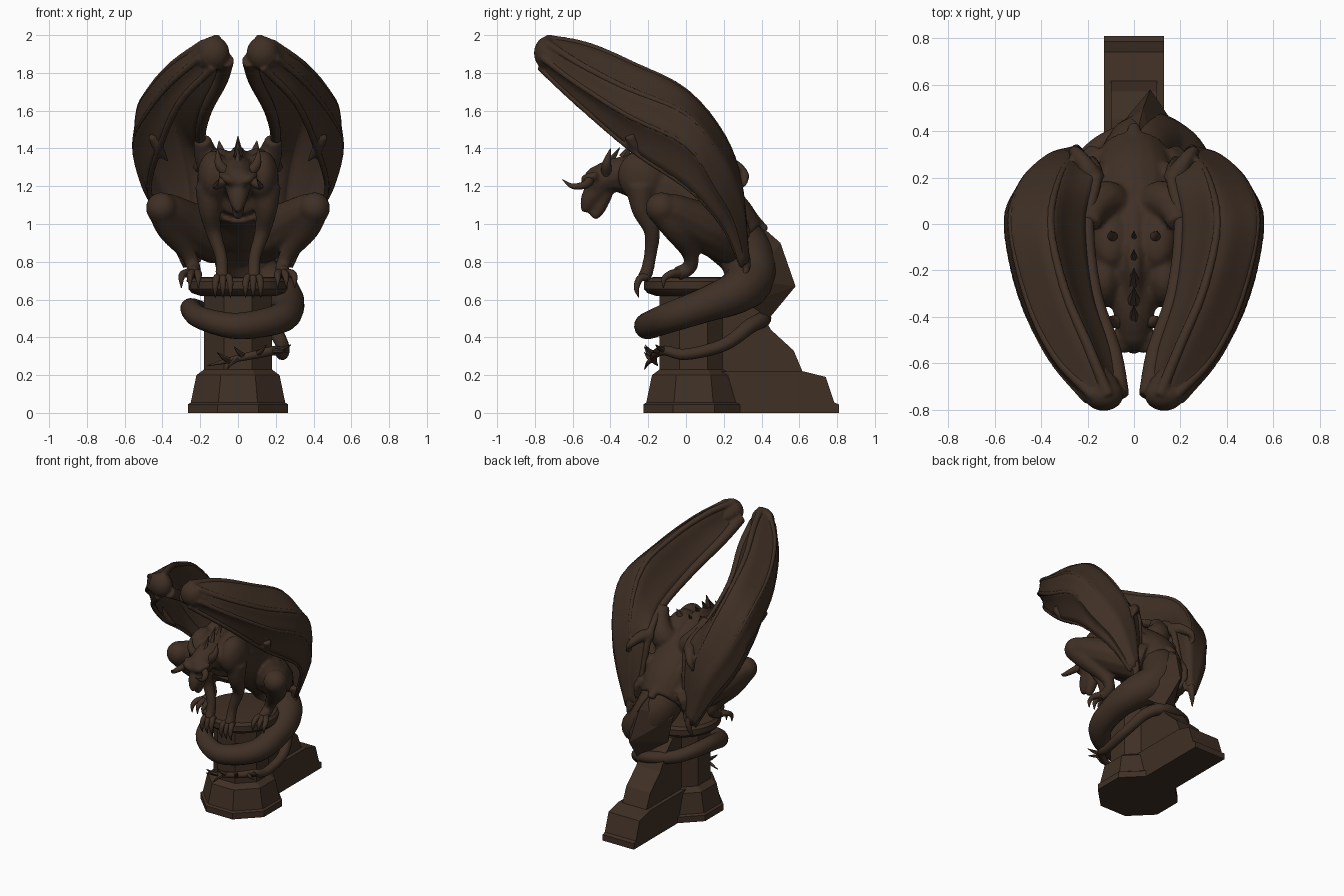
import bpy, bmesh, math
from mathutils import Vector, Matrix

stone = bpy.data.materials.new("dark brown stone")
stone.diffuse_color = (0.05, 0.029, 0.018, 1)


def finish(name, bm, smooth=True, angle=40):
    bmesh.ops.recalc_face_normals(bm, faces=bm.faces)
    me = bpy.data.meshes.new(name)
    bm.to_mesh(me)
    bm.free()
    me.materials.append(stone)
    ob = bpy.data.objects.new(name, me)
    bpy.context.collection.objects.link(ob)
    if smooth:
        bpy.context.view_layer.objects.active = ob
        ob.select_set(True)
        bpy.ops.object.shade_smooth_by_angle(angle=math.radians(angle))
        ob.select_set(False)
    return ob


def spline(pts, n):
    """Catmull-Rom through points of any dimension, n steps per span."""
    p = [Vector(q) for q in pts]
    p = [2 * p[0] - p[1]] + p + [2 * p[-1] - p[-2]]
    out = []
    for i in range(1, len(p) - 2):
        a, b, c, d = p[i - 1:i + 3]
        for k in range(n):
            t = k / n
            out.append(0.5 * (2 * b + (c - a) * t + (2 * a - 5 * b + 4 * c - d) * t * t
                              + (3 * b - a - 3 * c + d) * t ** 3))
    return out + [p[-2]]


def tube(bm, pts, s=1, n=5, sides=12):
    """Tapered closed tube through (x, y, z, radius) points; s=-1 mirrors in x."""
    path = spline(pts, n)
    pos = [Vector((q[0] * s, q[1], q[2])) for q in path]
    rings, up = [], None
    for i, c in enumerate(pos):
        d = (pos[min(i + 1, len(pos) - 1)] - pos[max(i - 1, 0)]).normalized()
        up = d.orthogonal() if up is None else up - d * up.dot(d)
        up.normalize()
        side = d.cross(up)
        r = max(path[i][3], 0.002)
        rings.append([bm.verts.new(c + r * (math.cos(a) * up + math.sin(a) * side))
                      for a in [2 * math.pi * k / sides for k in range(sides)]])
    for a, b in zip(rings, rings[1:]):
        for k in range(sides):
            bm.faces.new((a[k], a[k - 1], b[k - 1], b[k]))
    bm.faces.new(rings[0])
    bm.faces.new(rings[-1])


def ball(bm, c, r, tilt=0):
    m = Matrix.Translation(c) @ Matrix.Rotation(tilt, 4, 'X') @ Matrix.Diagonal((*r, 1))
    bmesh.ops.create_uvsphere(bm, u_segments=24, v_segments=14, radius=1, matrix=m)


def lathe(name, profile, sides, cy, smooth=False):
    bm = bmesh.new()
    rings = []
    for r, z in profile:
        rr = r / math.cos(math.pi / sides)
        rings.append([bm.verts.new((rr * math.sin(a), cy + rr * math.cos(a), z))
                      for a in [2 * math.pi * (k + .5) / sides for k in range(sides)]])
    for a, b in zip(rings, rings[1:]):
        for k in range(sides):
            bm.faces.new((a[k], a[k - 1], b[k - 1], b[k]))
    bm.faces.new(rings[0])
    bm.faces.new(rings[-1])
    return finish(name, bm, smooth)


def slab(name, profile, w):
    bm = bmesh.new()
    f = bm.faces.new([bm.verts.new((-w, y, z)) for y, z in profile])
    g = bmesh.ops.extrude_face_region(bm, geom=[f])['geom']
    bmesh.ops.translate(bm, vec=(2 * w, 0, 0), verts=[v for v in g if isinstance(v, bmesh.types.BMVert)])
    return finish(name, bm, False)


# Pedestal: octagonal base and shaft, round cap, rear buttress
lathe("pedestal_base", [(.265, 0), (.265, .045), (.25, .055), (.22, .2), (.18, .23), (.18, .65)], 8, .04)
lathe("pedestal_cap", [(.2, .62), (.245, .635), (.262, .655), (.262, .695), (.245, .715), (.2, .72)], 32, .04, True)
slab("buttress_plinth", [(0, 0), (.81, 0), (.81, .045), (.785, .055), (.74, .19), (.62, .22), (0, .22)], .13)
slab("buttress", [(0, .2), (.625, .2), (.57, .33), (.45, .44), (.38, .56), (.3, .64), (0, .64)], .1)

# Body, limbs and head fused into one skin
bm = bmesh.new()
tube(bm, [(0, -.27, 1.17, .13), (0, -.16, 1.2, .19), (0, .02, 1.13, .19), (0, .18, 1.01, .19), (0, .3, .9, .15)], sides=20)
tube(bm, [(0, -.34, 1.33, .03), (0, -.15, 1.38, .035), (0, .05, 1.3, .035), (0, .22, 1.17, .035), (0, .42, .96, .03)])
tube(bm, [(0, -.22, 1.24, .13), (0, -.36, 1.26, .095), (0, -.45, 1.24, .08)])
ball(bm, (0, -.46, 1.23), (.08, .085, .08), .5)
tube(bm, [(0, -.46, 1.2, .07), (0, -.51, 1.13, .05), (0, -.53, 1.08, .03), (0, -.53, 1.06, .012)])
tube(bm, [(0, -.43, 1.16, .045), (0, -.46, 1.08, .035), (0, -.49, 1.03, .022)])
for s in (1, -1):
    ball(bm, (.13 * s, -.23, 1.25), (.085, .13, .14), .3)
    ball(bm, (.1 * s, -.06, 1.31), (.085, .14, .08), -.4)
    tube(bm, [(.02, -.53, 1.22, .022), (.06, -.53, 1.24, .025), (.09, -.47, 1.26, .02)], s)
    tube(bm, [(.15, -.24, 1.2, .08), (.15, -.23, 1.08, .06), (.13, -.18, .96, .043),
              (.09, -.19, .83, .034), (.085, -.21, .74, .036), (.08, -.23, .71, .035)], s)
    tube(bm, [(.1, .24, .92, .14), (.24, .1, .98, .13), (.36, -.06, 1.06, .1), (.405, -.13, 1.085, .08)], s)
    ball(bm, (.405 * s, -.13, 1.085), (.083, .085, .083))
    tube(bm, [(.405, -.13, 1.07, .075), (.355, -.05, .97, .072), (.27, .02, .85, .046),
              (.235, .02, .77, .038), (.24, -.05, .735, .04)], s)
    # shoulder root of the wing
    tube(bm, [(.06, .03, 1.2, .1), (.12, .1, 1.28, .09), (.17, .06, 1.37, .065), (.19, 0, 1.45, .045)], s)
    tube(bm, [(.08, .2, 1.08, .06), (.14, .22, 1.12, .05), (.19, .22, 1.17, .035)], s)
body = finish("body", bm)
m = body.modifiers.new("fuse", 'REMESH')
m.mode, m.voxel_size, m.use_smooth_shade = 'VOXEL', .012, True
m = body.modifiers.new("soften", 'SMOOTH')
m.factor, m.iterations = .5, 5

# Horns, ears, fingers, toes and back crest
bm = bmesh.new()
for s in (1, -1):
    tube(bm, [(.05, -.5, 1.25, .026), (.1, -.53, 1.21, .022), (.12, -.6, 1.2, .014), (.1, -.655, 1.235, .002)], s)
    tube(bm, [(.06, -.42, 1.27, .03), (.1, -.42, 1.32, .024), (.11, -.4, 1.4, .002)], s)
    tube(bm, [(.09, -.06, 1.36, .03), (.095, -.05, 1.4, .018), (.1, -.03, 1.44, .002)], s)
    for k in (-1, 0, 1):
        tube(bm, [(.08 + k * .02, -.21, .72, .022), (.08 + k * .035, -.245, .71, .019),
                  (.08 + k * .04, -.262, .66, .014), (.08 + k * .04, -.25, .61, .002)], s)
        tube(bm, [(.24 + k * .02, -.04, .74, .025), (.25 + k * .04, -.08, .735, .02),
                  (.255 + k * .045, -.115, .71, .015), (.255 + k * .045, -.12, .66, .002)], s)
for i in range(5):
    y = -.38 + .08 * i
    z = (1.36, 1.4, 1.42, 1.41, 1.38)[i]
    tube(bm, [(0, y - .03, z - .05, .03), (0, y, z, .014), (0, y + .03, z + .045, .002)], n=2, sides=6)
finish("horns_claws_crest", bm)

# Tail wrapped twice around the shaft, with barbed tip
bm = bmesh.new()
tube(bm, [(0, .18, .98, .16), (.02, .31, .85, .15), (.1, .34, .72, .135), (.21, .27, .64, .115),
          (.26, .1, .57, .092), (.22, -.1, .5, .08), (0, -.205, .46, .07), (-.19, -.13, .5, .06),
          (-.25, .05, .55, .055), (-.22, .24, .55, .05), (-.12, .35, .52, .045), (.06, .41, .5, .042),
          (.17, .34, .46, .04), (.235, .2, .36, .034), (.235, 0, .31, .03), (.2, -.11, .33, .026),
          (.1, -.165, .31, .022), (-.04, -.17, .28, .016), (-.16, -.15, .25, .003)], n=6, sides=16)
for x, y, z, dx, dz in [(.2, -.11, .33, .08, .03), (.17, -.13, .33, .09, -.01), (.1, -.165, .31, .05, .05),
                        (.03, -.17, .3, -.05, .05), (-.05, -.17, .28, -.06, .04), (0, -.17, .29, -.06, -.06)]:
    tube(bm, [(x, y, z, .018), (x + dx * .5, y - .03, z + dz * .4, .012), (x + dx, y - .05, z + dz, .002)], n=3, sides=6)
finish("tail", bm)

# Angular keel on the tail root
bm = bmesh.new()
for p in [(.02, .42, .97), (.04, .5, .9), (.06, .52, .78), (.07, .58, .67), (.1, .44, .5), (-.13, .34, .82),
          (.22, .36, .7), (-.08, .33, .62), (.22, .32, .58), (-.1, .22, 1.0), (.1, .22, 1.0)]:
    bm.verts.new(p)
bmesh.ops.convex_hull(bm, input=bm.verts)
finish("tail_keel", bm, False)

# Folded wing: rows from wrist to tip, each running arm edge > top > outside > lower edge
rows = [
    [(.06, -.74, 1.87), (.11, -.74, 1.98), (.18, -.74, 1.96), (.2, -.76, 1.88), (.13, -.77, 1.83)],
    [(.09, -.55, 1.76), (.2, -.52, 1.94), (.34, -.57, 1.85), (.36, -.57, 1.74), (.31, -.57, 1.64)],
    [(.17, -.3, 1.6), (.3, -.28, 1.84), (.46, -.32, 1.72), (.49, -.3, 1.57), (.42, -.28, 1.39)],
    [(.2, 0, 1.45), (.36, 0, 1.7), (.53, 0, 1.58), (.55, 0, 1.42), (.47, 0, 1.2)],
    [(.16, .2, 1.33), (.32, .2, 1.46), (.48, .18, 1.36), (.5, .15, 1.2), (.43, .14, 1.06)],
    [(.17, .26, 1.12), (.26, .29, 1.2), (.37, .29, 1.12), (.4, .25, 1.02), (.36, .22, .94)],
    [(.21, .3, .8), (.24, .325, .82), (.26, .325, .8), (.28, .31, .79), (.28, .29, .77)],
]
NV, NU = 6, 6
cols = [spline([r[j] for r in rows], NU) for j in range(5)]
bm = bmesh.new()
grid = []
for i in range(len(cols[0])):
    line = spline([c[i] for c in cols], NV)
    mid = sum(line, Vector()) / len(line)
    # membrane sags inward between the finger bones
    grid.append([bm.verts.new(p + (mid - p).normalized() * min(.022, .15 * (p - mid).length)
                              * abs(math.sin(math.pi * j / NV))) for j, p in enumerate(line)])
for a, b in zip(grid, grid[1:]):
    for k in range(len(a) - 1):
        bm.faces.new((a[k], a[k + 1], b[k + 1], b[k]))
wing = finish("wing_membranes", bm, angle=60)
m = wing.modifiers.new("thickness", 'SOLIDIFY')
m.thickness, m.offset = .022, 0
wing.modifiers.new("mirror", 'MIRROR')

# Wing arm, finger bones, rounded wrist and hooked points, fused into one skin
bm = bmesh.new()
for j in range(5):
    r = (.042, .026, .022, .02, .022)[j]
    tube(bm, [(*rw[j], r * (1 - .1 * i)) for i, rw in enumerate(rows)], n=4, sides=10)
ball(bm, (.13, -.735, 1.905), (.085, .07, .088))
tube(bm, [(.13, -.73, 1.9, .085), (.2, -.64, 1.86, .075), (.26, -.54, 1.84, .03)])
tube(bm, [(.25, .31, .84, .03), (.25, .32, .77, .022), (.27, .3, .69, .006)])
tube(bm, [(.45, -.3, 1.47, .03), (.42, -.26, 1.4, .028), (.37, -.21, 1.33, .006)])
tube(bm, [(.16, .18, 1.3, .045), (.2, .24, 1.31, .04), (.25, .31, 1.26, .025), (.28, .31, 1.2, .008)])
bones = finish("wing_bones", bm)
m = bones.modifiers.new("fuse", 'REMESH')
m.mode, m.voxel_size, m.use_smooth_shade = 'VOXEL', .009, True
m = bones.modifiers.new("soften", 'SMOOTH')
m.factor, m.iterations = .5, 4
bones.modifiers.new("mirror", 'MIRROR')
